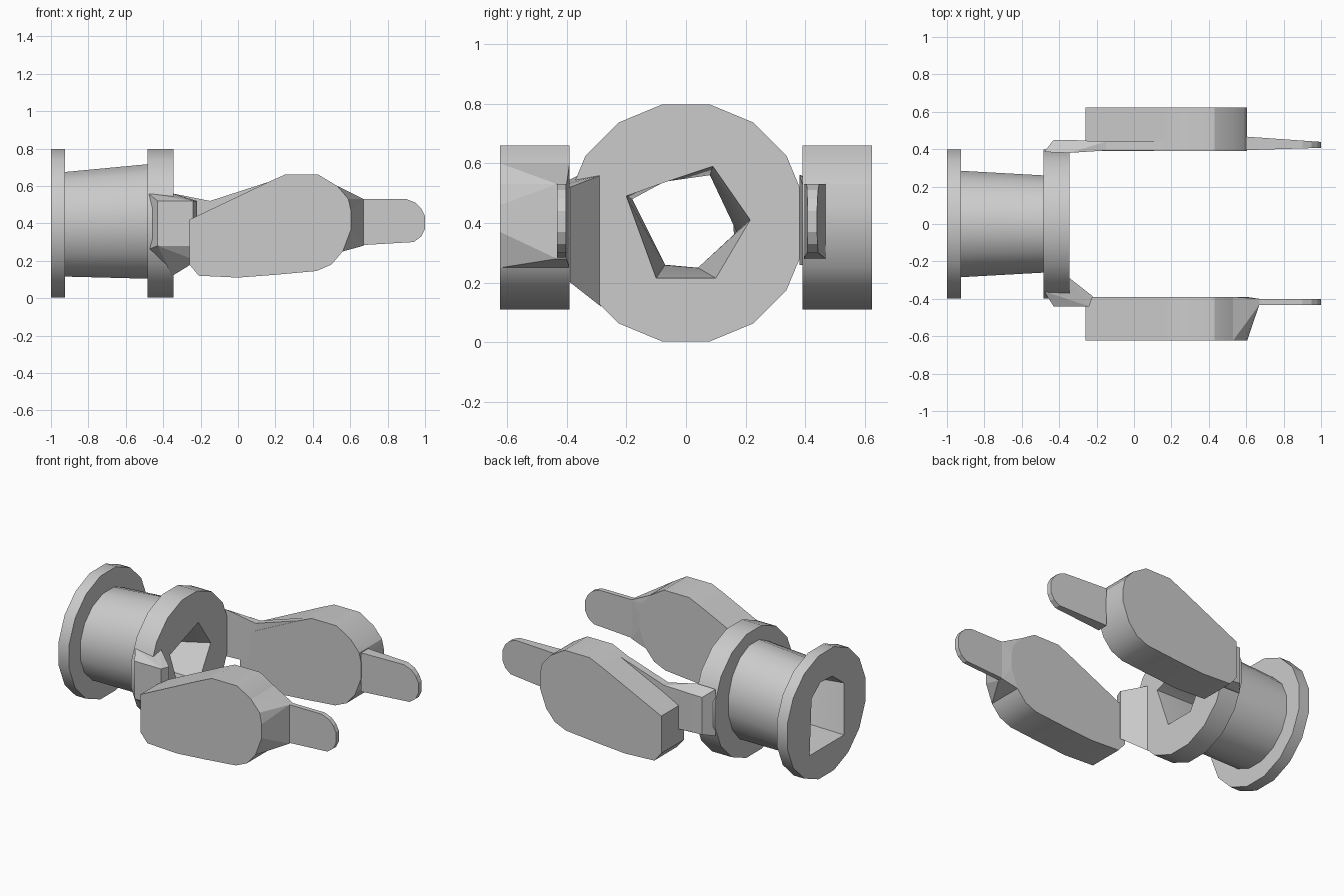
import bpy, bmesh, math
from mathutils import Vector

cube = bpy.data.objects.get("Cube")
if cube:
    bpy.data.objects.remove(cube, do_unlink=True)

grey = bpy.data.materials.new("plain grey")
grey.use_nodes = True
colour = (0.6, 0.6, 0.6, 1)
grey.diffuse_color = colour
grey.node_tree.nodes["Principled BSDF"].inputs["Base Color"].default_value = colour


def finish(name, bm):
    bmesh.ops.recalc_face_normals(bm, faces=bm.faces)
    mesh = bpy.data.meshes.new(name)
    bm.to_mesh(mesh)
    bm.free()
    mesh.materials.append(grey)
    obj = bpy.data.objects.new(name, mesh)
    bpy.context.collection.objects.link(obj)
    return obj


def loft(name, rings):
    """Skin a row of equal-length rings and cap both ends."""
    bm = bmesh.new()
    loops = [[bm.verts.new(p) for p in ring] for ring in rings]
    for a, b in zip(loops, loops[1:]):
        for i in range(len(a)):
            j = (i + 1) % len(a)
            bm.faces.new((a[i], a[j], b[j], b[i]))
    bm.faces.new(loops[0])
    bm.faces.new(loops[-1])
    return finish(name, bm)


def hull(name, points):
    bm = bmesh.new()
    for p in points:
        bm.verts.new(p)
    res = bmesh.ops.convex_hull(bm, input=bm.verts)
    junk = [v for v in res["geom_interior"] if isinstance(v, bmesh.types.BMVert)]
    bmesh.ops.delete(bm, geom=junk, context="VERTS")
    bmesh.ops.dissolve_limit(bm, angle_limit=0.02, verts=bm.verts, edges=bm.edges)
    return finish(name, bm)


def ring(x, ry, rz, cz, n=16):
    angles = [(i + 0.5) * math.tau / n for i in range(n)]
    return [(x, ry * math.cos(a), cz + rz * math.sin(a)) for a in angles]


def smooth(obj):
    bpy.ops.object.select_all(action="DESELECT")
    obj.select_set(True)
    bpy.context.view_layer.objects.active = obj
    bpy.ops.object.shade_smooth_by_angle(angle=math.radians(28))


# Spool: two flanges on a slightly tapered hub
R = 0.405
spool = loft("spool", [
    ring(-1.0, R, R, 0.4), ring(-0.925, R, R, 0.4),
    ring(-0.925, 0.29, 0.285, 0.395), ring(-0.485, 0.265, 0.312, 0.41),
    ring(-0.485, R, R, 0.4), ring(-0.345, R, R, 0.4)])

# Irregular bore through the spool
bore_front = [(.215, .41), (.09, .59), (-.06, .54), (-.2, .49), (-.1, .215), (.1, .215)]
bore_mid = [(.17, .37), (.08, .56), (-.05, .55), (-.18, .48), (-.07, .26), (.04, .25)]
bore_back = [(.15, .55), (.06, .62), (-.06, .615), (-.18, .525), (-.18, .19), (.17, .19)]
bore = loft("bore_cutter", [
    [(x, y, z) for y, z in sec] for x, sec in
    ((-0.3, bore_front), (-0.345, bore_front), (-0.6, bore_mid),
     (-1.0, bore_back), (-1.05, bore_back))])
bore.hide_render = True
cut = spool.modifiers.new("bore", "BOOLEAN")
cut.operation = "DIFFERENCE"
cut.solver = "EXACT"
cut.object = bore
bpy.context.view_layer.objects.active = spool
bpy.ops.object.modifier_apply(modifier=cut.name)
bpy.data.objects.remove(bore, do_unlink=True)
smooth(spool)

# Side pads and end tabs share one outline each, in x and z
pad = [(-.26, .18), (-.21, .12), (0, .11), (.2, .125), (.42, .145), (.5, .18),
       (.56, .25), (.605, .37), (.605, .46), (.59, .53), (.53, .6), (.43, .66),
       (.25, .66), (.16, .62), (-.26, .42)]
tab = [(.6, .28), (.94, .3), (.98, .33), (1, .37), (1, .44), (.98, .48),
       (.95, .51), (.9, .53), (.6, .53)]


def plate(name, outline, y0, y1):
    return loft(name, [[(x, y, z) for x, z in outline] for y in (y0, y1)])


for side, s in (("front", -1), ("back", 1)):
    smooth(plate(side + "_pad", pad, s * 0.39, s * 0.623))

# Front tab with the sloping nose that joins it to the pad
plate("front_tab", tab, -0.402, -0.432)
nose = [(x, y, z) for x, z in pad if x > 0.52 for y in (-0.39, -0.623)]
nose += [(.67, y, z) for y in (-.4, -.432) for z in (.28, .53)]
hull("front_nose", nose)

# Back tab, thinning toward its tip
loft("back_tab", [
    [(x, 0.395 + (x - .6) * .03, z) for x, z in tab],
    [(x, 0.467 - (x - .6) * .07, z) for x, z in tab]])

# Arms joining the front flange to the pads
hull("front_arm", [(x, -.44, z) for x in (-.43, -.24) for z in (.28, .52)]
     + [(-.48, -.36, z) for z in (.26, .56)]
     + [(-.35, -.285, z) for z in (.12, .56)]
     + [(-.22, -.387, z) for z in (.2, .52)])
hull("back_arm", [(x, .45, z) for x in (-.43, -.35) for z in (.28, .52)]
     + [(-.48, .385, z) for z in (.26, .56)]
     + [(-.35, .38, z) for z in (.26, .56)]
     + [(-.15, y, z) for y in (.393, .44) for z in (.26, .52)])
# Ramp between the back arm and the top of its pad
hull("back_ramp", [(x, y, z) for y in (.393, .44)
                   for x, z in ((-.26, .42), (-.18, .51), (.0, .55), (.16, .62), (.1, .4))])
